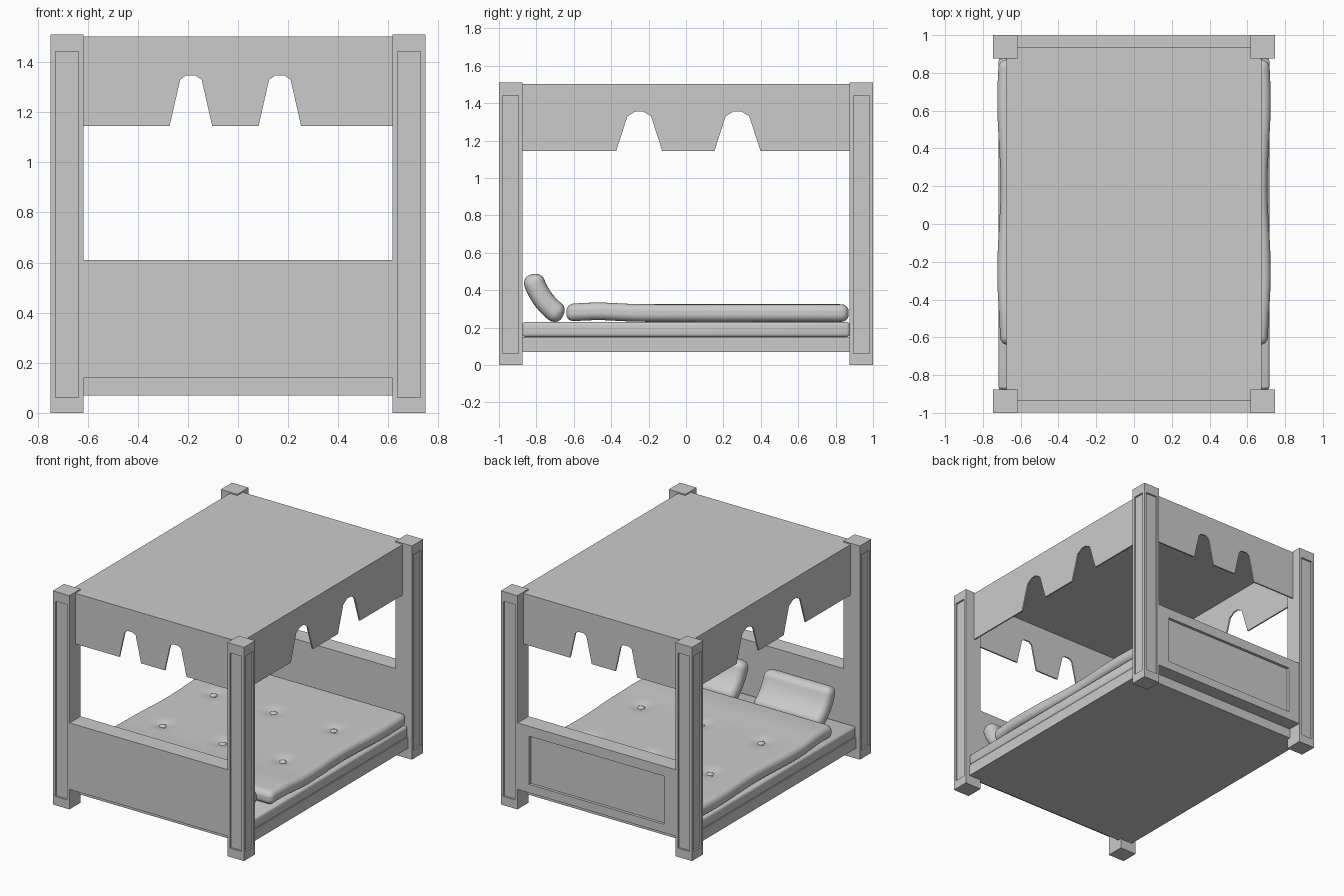
import bpy, bmesh, math
from mathutils import Vector

if "Cube" in bpy.data.objects:
    bpy.data.objects.remove(bpy.data.objects["Cube"])


def finish(name, bm, smooth=False):
    bmesh.ops.recalc_face_normals(bm, faces=bm.faces[:])
    me = bpy.data.meshes.new(name)
    bm.to_mesh(me)
    bm.free()
    ob = bpy.data.objects.new(name, me)
    bpy.context.collection.objects.link(ob)
    if smooth:
        for p in me.polygons:
            p.use_smooth = True
    return ob


def box_bm(lo, hi):
    bm = bmesh.new()
    bmesh.ops.create_cube(bm, size=1)
    for v in bm.verts:
        v.co = Vector([(lo[i] + hi[i]) / 2 + v.co[i] * (hi[i] - lo[i]) for i in range(3)])
    return bm


def recess(bm, normal, margin, z0, z1, depth):
    """Sunken rectangular panel on the face pointing along normal."""
    bm.normal_update()
    f = max(bm.faces, key=lambda f: f.normal.dot(normal) * f.calc_area() if f.normal.dot(normal) > .9 else 0)
    bmesh.ops.inset_individual(bm, faces=[f], thickness=margin)
    mid = f.calc_center_median().z
    for v in f.verts:
        v.co.z = z1 if v.co.z > mid else z0
    bm.normal_update()
    bmesh.ops.inset_individual(bm, faces=[f], thickness=.0001, depth=-depth)


def cushion_bm(half, r, n):
    """Finely gridded rounded box, centred on the origin."""
    bm = bmesh.new()
    bmesh.ops.create_cube(bm, size=2)
    bmesh.ops.subdivide_edges(bm, edges=bm.edges[:], cuts=n, use_grid_fill=True)
    for v in bm.verts:
        p = Vector([h * (.4 * c + .6 * math.sin(c * math.pi / 2)) for h, c in zip(half, v.co)])
        q = Vector([max(r - h, min(h - r, c)) for h, c in zip(half, p)])
        d = p - q
        v.co = q + d.normalized() * r
    return bm


# Corner posts with sunken panels on the two outer faces
for sx in (-1, 1):
    for sy in (-1, 1):
        xs = sorted((sx * .6175, sx * .7475))
        ys = sorted((sy * .875, sy * 1.0))
        bm = box_bm((xs[0], ys[0], 0), (xs[1], ys[1], 1.51))
        recess(bm, Vector((sx, 0, 0)), .028, .062, 1.442, .012)
        recess(bm, Vector((0, sy, 0)), .028, .062, 1.442, .012)
        finish("post_%s_%s" % ("left" if sx < 0 else "right", "front" if sy < 0 else "back"), bm)

# Headboard (front) and panelled footboard (back)
finish("headboard", box_bm((-.62, -.998, .14), (.62, -.875, .61)))
bm = box_bm((-.62, .875, .14), (.62, .998, .61))
recess(bm, Vector((0, 1, 0)), .13, .20, .54, .02)
finish("footboard", bm)

# Base and lower mattress
finish("bed_base", box_bm((-.715, -.9, .07), (.715, .9, .15)))
bm = box_bm((-.718, -.875, .15), (.718, .875, .23))
bmesh.ops.bevel(bm, geom=bm.edges[:], offset=.016, segments=3, profile=.5, affect='EDGES')
finish("lower_mattress", bm, True)

# Canopy top
finish("canopy_top", box_bm((-.675, -.935, 1.49), (.675, .935, 1.502)))


def valance(name, half, centres, w_low, w_high, peak, place):
    """Hanging cloth with notches, place maps (along, z, depth) to space."""
    pts = [(-half, 1.502), (-half, 1.145)]
    for c in centres:
        pts += [(c - w_low, 1.145), (c - w_high, 1.33), (c - .02, peak - .004), (c + .02, peak - .004),
                (c + w_high, 1.33), (c + w_low, 1.145)]
    pts += [(half, 1.145), (half, 1.502)]
    bm = bmesh.new()
    f = bm.faces.new([bm.verts.new(place(a, z, 0)) for a, z in pts])
    res = bmesh.ops.extrude_face_region(bm, geom=[f], use_keep_orig=True)
    off = Vector(place(0, 0, .01)) - Vector(place(0, 0, 0))
    bmesh.ops.translate(bm, vec=off, verts=[g for g in res["geom"] if isinstance(g, bmesh.types.BMVert)])
    finish(name, bm)


# Canopy valances on four sides
for s, n in ((-1, "front"), (1, "back")):
    valance("valance_" + n, .675, (-.188, .167), .085, .043, 1.35,
            lambda a, z, d, s=s: (a, s * (.935 - d), z))
for s, n in ((-1, "left"), (1, "right")):
    valance("valance_" + n, .935, (-.25, .275), .123, .063, 1.36,
            lambda a, z, d, s=s: (s * (.675 - d), a, z))

# Tufted upper mattress
tufts = [(x, y) for x in (-.47, 0, .47) for y in (-.17, .4)]
bm = cushion_bm((.715, .755, .047), .04, 59)
for v in bm.verts:
    top = v.co.z > 0
    v.co.y += .115
    v.co.z += .278
    v.co.x *= 1 + .012 * math.cos((v.co.y - .65) * math.tau / .9)
    v.co.z += .009 * math.exp(-((v.co.y + .47) / .14) ** 2)
    if top:
        for tx, ty in tufts:
            v.co.z -= .02 * math.exp(-((v.co.x - tx) ** 2 + (v.co.y - ty) ** 2) / .05 ** 2)
finish("upper_mattress", bm, True)

# Tuft buttons
for i, (tx, ty) in enumerate(tufts):
    bm = bmesh.new()
    bmesh.ops.create_uvsphere(bm, u_segments=16, v_segments=8, radius=.025)
    for v in bm.verts:
        v.co = Vector((v.co.x + tx, v.co.y + ty, v.co.z * .5 + .309))
    finish("tuft_button_%d" % (i + 1), bm, True)

# Pillows bent against the headboard
P0, P1, P2 = Vector((-.825, .485)), Vector((-.787, .335)), Vector((-.66, .258))
for name, cx in (("pillow_left", -.32), ("pillow_right", .36)):
    bm = cushion_bm((.265, .15, .056), .05, 23)
    for v in bm.verts:
        t = (v.co.y + .15) / .3
        c = P0 * (1 - t) ** 2 + P1 * 2 * t * (1 - t) + P2 * t * t
        d = ((P1 - P0) * (1 - t) + (P2 - P1) * t).normalized()
        c += Vector((-d.y, d.x)) * v.co.z
        v.co = Vector((cx + v.co.x, c.x, c.y))
    finish(name, bm, True)
